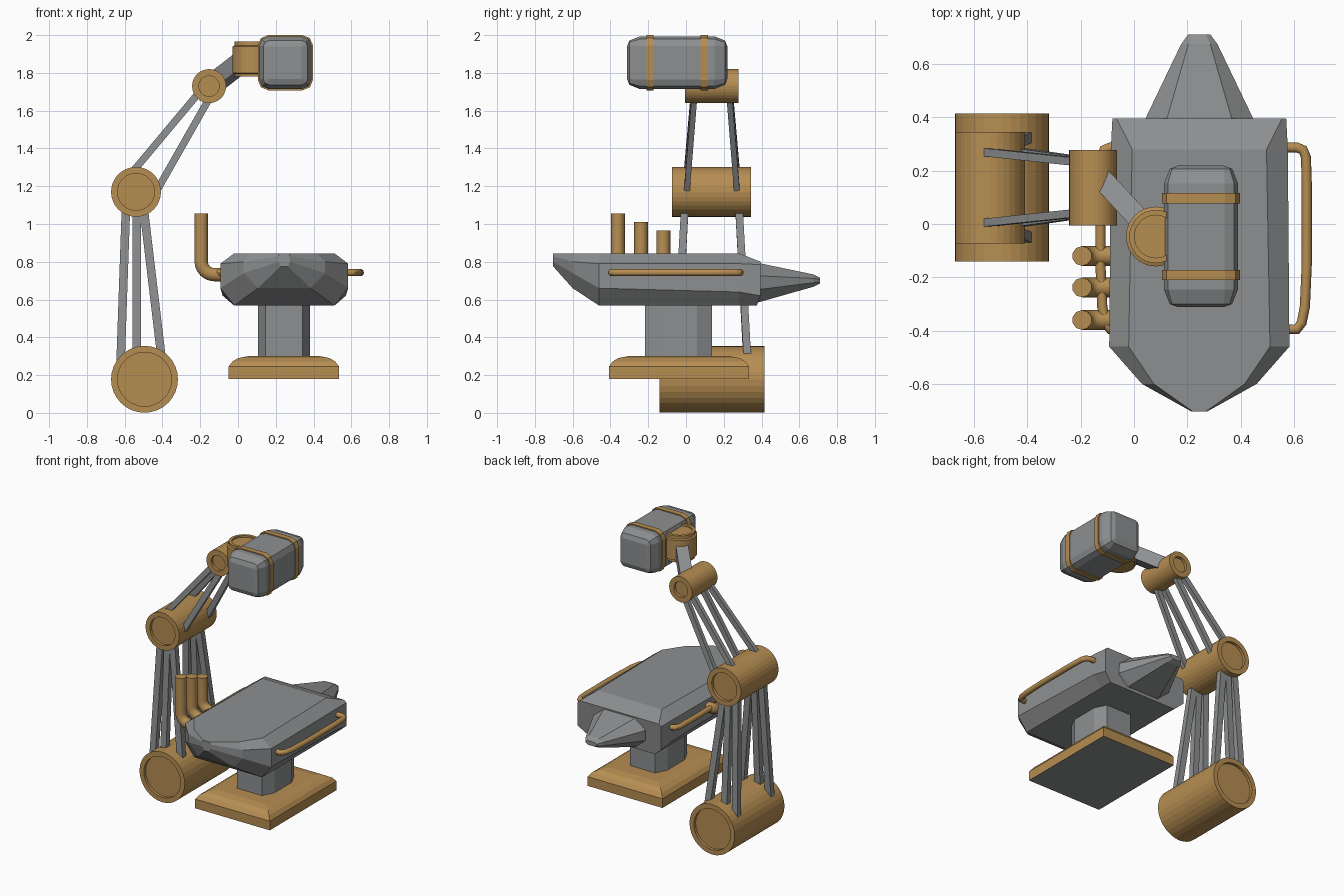
import bpy, bmesh, math
from mathutils import Vector, Matrix

if "Cube" in bpy.data.objects:
    bpy.data.objects.remove(bpy.data.objects["Cube"])


def material(name, col):
    m = bpy.data.materials.new(name)
    m.diffuse_color = (*col, 1)
    m.use_nodes = True
    m.node_tree.nodes["Principled BSDF"].inputs["Base Color"].default_value = m.diffuse_color
    return m


ORANGE = material("ochre paint", (0.47, 0.27, 0.085))
GREY = material("grey metal", (0.27, 0.275, 0.28))


def finish(name, bm, *mats):
    bmesh.ops.recalc_face_normals(bm, faces=bm.faces)
    me = bpy.data.meshes.new(name)
    bm.to_mesh(me)
    bm.free()
    for m in mats:
        me.materials.append(m)
    ob = bpy.data.objects.new(name, me)
    bpy.context.collection.objects.link(ob)
    return ob


def loft(name, rings, *mats):
    """Skin equal-length rings of points and cap both ends."""
    bm = bmesh.new()
    rows = [[bm.verts.new(p) for p in r] for r in rings]
    n = len(rows[0])
    for a, b in zip(rows, rows[1:]):
        for i in range(n):
            j = (i + 1) % n
            bm.faces.new((a[i], a[j], b[j], b[i]))
    bm.faces.new(rows[0])
    bm.faces.new(rows[-1])
    return finish(name, bm, *mats)


def lathe(name, profile, origin, axis, mat, n=32):
    """Turn (radius, height) points about an axis."""
    rot = Vector((0, 0, 1)).rotation_difference(Vector(axis)).to_matrix()
    rings = []
    for r, h in profile:
        rings.append([Vector(origin) + rot @ Vector((r * math.cos(2 * math.pi * i / n),
                      r * math.sin(2 * math.pi * i / n), h)) for i in range(n)])
    return loft(name, rings, mat)


def bar(name, a, b, w, d, mat, up=(0, 1, 0)):
    """Square bar from a to b; d is measured along the up direction."""
    a, b, up = Vector(a), Vector(b), Vector(up)
    t = (b - a).normalized()
    s = t.cross(up).normalized()
    u = s.cross(t)
    ring = [s * (w / 2 * i) + u * (d / 2 * j) for i, j in ((-1, -1), (1, -1), (1, 1), (-1, 1))]
    return loft(name, [[a + v for v in ring], [b + v for v in ring]], mat)


def tube(name, pts, r, mat):
    cu = bpy.data.curves.new(name, 'CURVE')
    cu.dimensions = '3D'
    cu.bevel_depth, cu.bevel_resolution, cu.use_fill_caps = r, 3, True
    sp = cu.splines.new('POLY')
    sp.points.add(len(pts) - 1)
    for p, q in zip(sp.points, pts):
        p.co = (*q, 1)
    tmp = bpy.data.objects.new(name + "_path", cu)
    bpy.context.collection.objects.link(tmp)
    me = bpy.data.meshes.new_from_object(tmp.evaluated_get(bpy.context.evaluated_depsgraph_get()))
    bpy.data.objects.remove(tmp)
    me.materials.clear()
    me.materials.append(mat)
    ob = bpy.data.objects.new(name, me)
    bpy.context.collection.objects.link(ob)
    me.shade_smooth()
    me.set_sharp_from_angle(angle=math.radians(40))
    return ob


def rounded_square(cx, cz, y, h, r):
    pts = []
    for k in range(4):
        sx, sz = ((1, 1), (-1, 1), (-1, -1), (1, -1))[k]
        for s in range(3):
            a = math.pi / 2 * k + math.pi / 4 * s
            pts.append((cx + sx * (h - r) + r * math.cos(a), y, cz + sz * (h - r) + r * math.sin(a)))
    return pts


# Arm joints: drums lying along y with recessed end discs
def drum(name, x, z, r, inner, y0, y1):
    lathe(name, [(inner * 0.5, y0 + 0.02), (inner, y0 + 0.02), (inner, y0), (r, y0),
                 (r, y1), (inner, y1), (inner, y1 - 0.02), (inner * 0.5, y1 - 0.02)],
          (x, 0, z), (0, 1, 0), ORANGE)


drum("base_drum", -0.495, 0.178, 0.177, 0.143, -0.14, 0.415)
drum("elbow_drum", -0.54, 1.17, 0.132, 0.098, -0.073, 0.345)
drum("wrist_drum", -0.153, 1.73, 0.09, 0.054, -0.005, 0.278)

# Arm struts, mirrored about the arm's middle plane
MID = 0.137
for side, s in (("front", -1), ("back", 1)):
    for i, (xa, za, xb, zb) in enumerate(((-0.622, 0.26, -0.593, 1.09),
                                          (-0.537, 0.31, -0.537, 1.09),
                                          (-0.407, 0.31, -0.500, 1.09))):
        bar(f"lower_strut_{side}_{i}", (xa, MID + s * 0.187, za), (xb, MID + s * 0.143, zb),
            0.045, 0.04, GREY)
    for i, (xa, za, xb, zb) in enumerate(((-0.55, 1.285, -0.19, 1.715),
                                          (-0.425, 1.185, -0.155, 1.66))):
        bar(f"upper_strut_{side}_{i}", (xa, MID + s * 0.132, za), (xb, MID + s * 0.094, zb),
            0.038, 0.03, GREY)

# Wrist link and swivel
bar("wrist_link", (-0.14, 0.19, 1.735), (0.06, -0.025, 1.89), 0.08, 0.09, GREY, (0, 0, 1))
lathe("swivel", [(0.04, 1.955), (0.08, 1.955), (0.08, 1.967), (0.1, 1.967), (0.1, 1.945),
                 (0.112, 1.94), (0.112, 1.80), (0.1, 1.795), (0.1, 1.78), (0.04, 1.78)],
      (0.082, -0.047, 0), (0, 0, 1), ORANGE)

# Hammer head with two bands
HX, HZ = 0.251, 1.854
loft("hammer_head", [rounded_square(HX, HZ, y, h, r) for y, h, r in (
    (-0.312, 0.086, 0.006), (-0.30, 0.117, 0.03), (-0.245, 0.139, 0.05),
    (0.152, 0.139, 0.05), (0.207, 0.117, 0.03), (0.219, 0.086, 0.006))], GREY)
for name, y0, y1 in (("front_band", -0.21, -0.172), ("back_band", 0.077, 0.116)):
    loft(name, [rounded_square(HX, HZ, y, 0.146, 0.055) for y in (y0, y1)], ORANGE)

# Anvil body: eight-sided sections along y
CX = 0.245


def section(y, wt, zt, ws, zu, zl, wb, zb, yb=None):
    yb = y if yb is None else yb
    half = [(wt, y, zt), (ws, y, zu), (ws, y, zl), (wb, yb, zb)]
    return [(CX + x, v, z) for x, v, z in half] + [(CX - x, v, z) for x, v, z in reversed(half)]


loft("anvil_body", [section(*s) for s in (
    (-0.703, 0.025, 0.845, 0.03, 0.83, 0.80, 0.02, 0.775),
    (-0.60, 0.17, 0.845, 0.215, 0.80, 0.74, 0.14, 0.66),
    (-0.46, 0.265, 0.845, 0.338, 0.79, 0.66, 0.265, 0.568),
    (0.28, 0.252, 0.845, 0.332, 0.79, 0.64, 0.265, 0.568),
    (0.395, 0.31, 0.80, 0.326, 0.785, 0.62, 0.265, 0.568, 0.375))], GREY)


# Anvil horn
def horn_ring(y, w, z0, z1):
    zc, h = (z0 + z1) / 2, (z1 - z0) / 2
    return [(CX + w * i, y, zc + h * j) for i, j in (
        (1, 0.35), (0.6, 1), (-0.6, 1), (-1, 0.35), (-1, -0.35), (-0.6, -1), (0.6, -1), (1, -0.35))]


loft("anvil_horn", [horn_ring(*a) for a in (
    (0.36, 0.21, 0.58, 0.80), (0.40, 0.20, 0.59, 0.79),
    (0.675, 0.068, 0.668, 0.733), (0.71, 0.042, 0.685, 0.715))], GREY)


# Pedestal column and stepped base plate
def rect(hx, hy, cx, cy, z, dx=0, dy=0):
    q = [(hx, hy - dy), (hx - dx, hy), (-hx + dx, hy), (-hx, hy - dy),
         (-hx, -hy + dy), (-hx + dx, -hy), (hx - dx, -hy), (hx, -hy + dy)]
    return [(cx + a, cy + b, z) for a, b in (q if dx else q[::2])]


loft("pedestal", [rect(0.138, 0.177, 0.243, -0.04, z, 0.04, 0.08) for z in (0.29, 0.60)], GREY)


def plate_ring(inset, z):
    hx, hy = 0.2925 - inset, 0.3715 - inset
    return [(0.2425 + hx * a, -0.037 + hy * b, z) for a, b in ((1, 1), (-1, 1), (-1, -1), (1, -1))]


plate = loft("base_plate", [plate_ring(i, z) for i, z in (
    (0, 0.18), (0, 0.245), (0.02, 0.272), (0.05, 0.29), (0.10, 0.30))], ORANGE, GREY)
for f in plate.data.polygons:
    if f.normal.z < -0.9:
        f.material_index = 1

# Side handles
GRIP = [(0, 0.287), (0.055, 0.287), (0.078, 0.278), (0.089, 0.25), (0.092, 0.15),
        (0.092, -0.15), (0.085, -0.31), (0.073, -0.37), (0.055, -0.395), (0, -0.395)]
tube("right_handle", [(0.556 + x, y, 0.743) for x, y in GRIP], 0.019, ORANGE)
tube("left_handle", [(-0.034 - x, y, 0.743) for x, y in GRIP], 0.019, ORANGE)

# Upright exhaust pipes of rising height
for i, (y, top) in enumerate(((-0.36, 1.055), (-0.238, 1.01), (-0.12, 0.965))):
    bend = [(-0.125 - 0.07 * math.sin(a), y, 0.802 - 0.07 * math.cos(a))
            for a in (math.pi / 12 * k for k in range(7))]
    tube(f"pipe_{i}", [(-0.03, y, 0.732)] + bend + [(-0.195, y, top)], 0.037, ORANGE)
